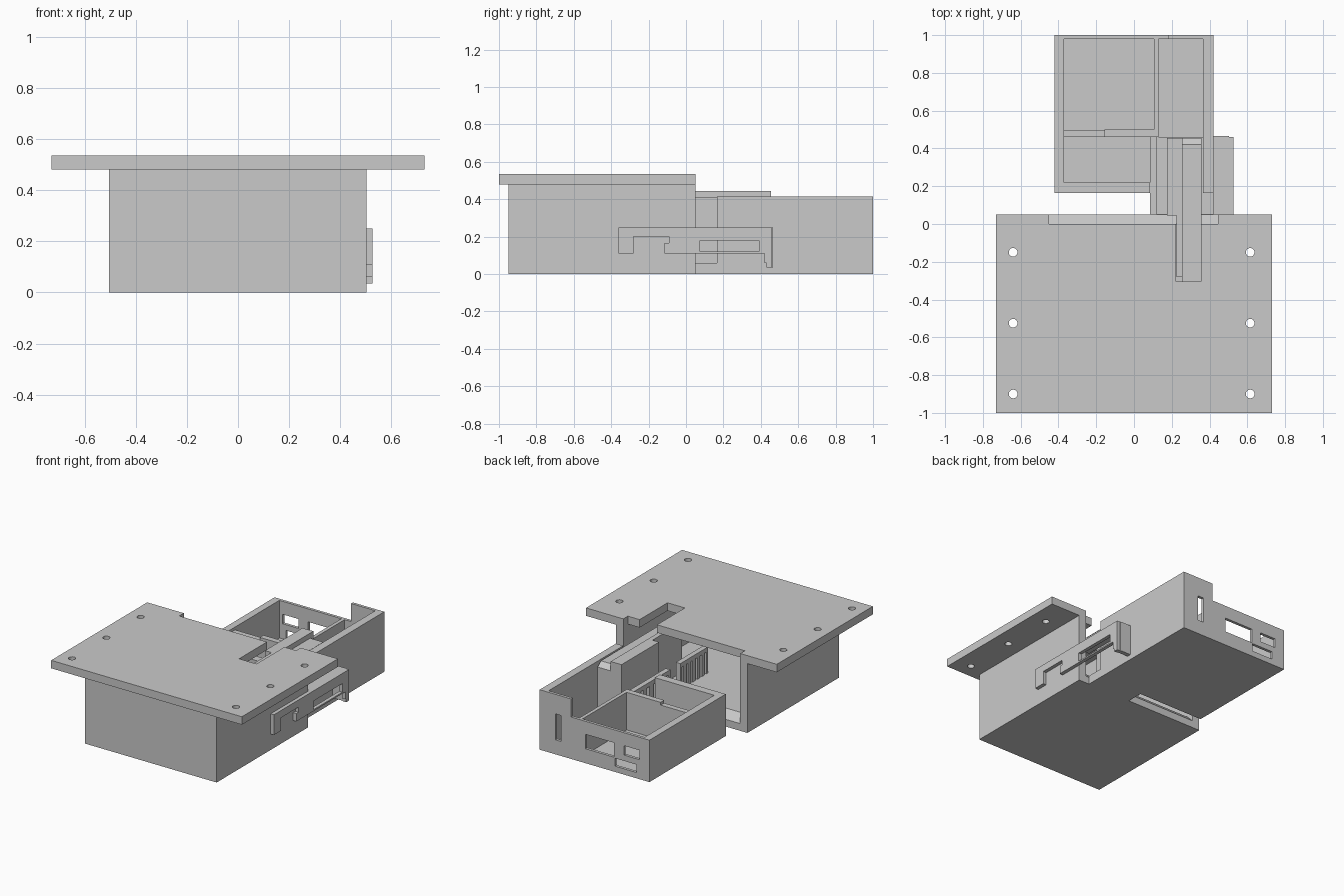
import bpy, bmesh

if "Cube" in bpy.data.objects:
    bpy.data.objects.remove(bpy.data.objects["Cube"], do_unlink=True)

grey = bpy.data.materials.new("plain_grey")
grey.use_nodes = True
grey.diffuse_color = (0.59, 0.59, 0.59, 1)
grey.node_tree.nodes["Principled BSDF"].inputs["Base Color"].default_value = (0.59, 0.59, 0.59, 1)


def add_prism(bm, x0, x1, profile):
    """Extrude a (y, z) profile from x0 to x1."""
    face = bm.faces.new([bm.verts.new((x0, y, z)) for y, z in profile])
    ext = bmesh.ops.extrude_face_region(bm, geom=[face], use_keep_orig=True)
    moved = [g for g in ext["geom"] if isinstance(g, bmesh.types.BMVert)]
    bmesh.ops.translate(bm, verts=moved, vec=(x1 - x0, 0, 0))


def add_box(bm, x0, x1, y0, y1, z0, z1):
    add_prism(bm, x0, x1, [(y0, z0), (y1, z0), (y1, z1), (y0, z1)])


def make(name, boxes=(), prisms=(), cylinders=()):
    bm = bmesh.new()
    for b in boxes:
        add_box(bm, *b)
    for p in prisms:
        add_prism(bm, *p)
    for x, y, z, r, h in cylinders:
        new = bmesh.ops.create_cone(bm, cap_ends=True, segments=24, radius1=r, radius2=r, depth=h)
        bmesh.ops.translate(bm, verts=new["verts"], vec=(x, y, z))
    bmesh.ops.recalc_face_normals(bm, faces=bm.faces)
    mesh = bpy.data.meshes.new(name)
    bm.to_mesh(mesh)
    bm.free()
    mesh.materials.append(grey)
    obj = bpy.data.objects.new(name, mesh)
    bpy.context.collection.objects.link(obj)
    return obj


def cut(obj, **shapes):
    """Subtract shapes from an object and discard the cutter."""
    cutter = make("cutter", **shapes)
    cutter.hide_render = True
    mod = obj.modifiers.new("cut", "BOOLEAN")
    mod.operation, mod.solver, mod.object = "DIFFERENCE", "EXACT", cutter
    bpy.context.view_layer.update()
    graph = bpy.context.evaluated_depsgraph_get()
    mesh = bpy.data.meshes.new_from_object(obj.evaluated_get(graph))
    obj.modifiers.clear()
    obj.data = mesh
    bpy.data.objects.remove(cutter, do_unlink=True)


# Main housing, open at the back with a sloping sill
housing = make("main_housing", [(-0.505, 0.502, -0.95, 0.05, 0, 0.48)])
cut(housing, prisms=[(-0.45, 0.445, [(-0.9, 0.1), (0, 0.1), (0.06, 0.04), (0.06, 0.6), (-0.9, 0.6)])])

# Mounting plate outlined as strips around the rear notch and the arm slot
plate = make("mounting_plate", [(-0.73, 0.73, -1, 0.05, 0.48, 0.535)])
cut(plate, boxes=[(-0.45, 0.445, 0, 0.1, 0.4, 0.6)])
cut(plate, boxes=[(0.222, 0.355, -0.305, 0.03, 0.41, 0.61)])
cut(plate, cylinders=[(x, y, 0.5, 0.023, 0.3) for x in (-0.64, 0.615) for y in (-0.15, -0.525, -0.9)])

# Rear tray: tall on its left side, low elsewhere
tray = make("rear_tray", [(-0.42, 0.42, 0.165, 1, 0, 0.415)])
cut(tray, boxes=[(-0.5, 0.18, 0.1, 1.1, 0.29, 0.5)])
cut(tray, boxes=[(-0.37, 0.365, 0.22, 0.98, 0.03, 0.6)])
cut(tray, boxes=[
    (0.085, 0.365, 0.1, 0.24, 0.06, 0.6),        # passage for the link arm
    (0.255, 0.3, 0.95, 1.1, 0.1, 0.28),          # ports in the back wall
    (-0.15, 0.07, 0.95, 1.1, 0.1, 0.2),
    (-0.345, -0.225, 0.95, 1.1, 0.135, 0.2),
    (-0.32, -0.155, 0.95, 1.1, 0.04, 0.095)])

# Tray partitions
make("long_partition", [(0.105, 0.13, 0.46, 0.98, 0.02, 0.29)])
make("cross_partition", [(-0.155, 0.105, 0.46, 0.5, 0.02, 0.29),
                         (-0.37, -0.155, 0.46, 0.498, 0.02, 0.27)])

# Slatted side panels of the link, one in each box
for name, y0, y1 in (("tray_grille", 0.05, 0.46), ("housing_grille", -0.36, -0.06)):
    panel = make(name, [(0.085, 0.12, y0, y1, 0.06, 0.28)])
    slots = 6
    step = (y1 - y0) / slots
    cut(panel, boxes=[(0, 0.2, y0 + (i + 0.3) * step, y0 + (i + 0.7) * step, 0.1, 0.25)
                      for i in range(slots)])

# Link joining the two boxes: floor, tall wall and the lower arm beside it
make("link_floor", [(0.085, 0.42, 0.05, 0.165, 0, 0.06), (0.085, 0.365, 0.165, 0.46, 0.03, 0.06)])
make("link_wall", [(0.175, 0.258, 0.045, 0.455, 0.06, 0.445)])
make("link_web", [(0.225, 0.258, -0.28, 0.045, 0.1, 0.445)])
make("link_arm", prisms=[(0.258, 0.358, [(-0.305, 0.3), (0.05, 0.3), (0.05, 0.06), (0.455, 0.06),
                                         (0.455, 0.38), (0.42, 0.41), (-0.305, 0.41)])])

# Side bracket with hooked ends and a long slot
bracket = make("side_bracket", prisms=[(0.502, 0.527, [
    (-0.36, 0.25), (-0.36, 0.11), (-0.28, 0.11), (-0.28, 0.2), (-0.09, 0.2), (-0.09, 0.165),
    (-0.115, 0.165), (-0.115, 0.11), (0.42, 0.11), (0.42, 0.06), (0.43, 0.06), (0.43, 0.035),
    (0.46, 0.035), (0.46, 0.25)])])
cut(bracket, boxes=[(0.4, 0.6, 0.075, 0.39, 0.12, 0.18)])
make("bracket_cover", [(0.42, 0.502, 0.05, 0.465, 0.225, 0.25)])
make("bracket_end", [(0.42, 0.502, 0.435, 0.465, 0.035, 0.225)])
